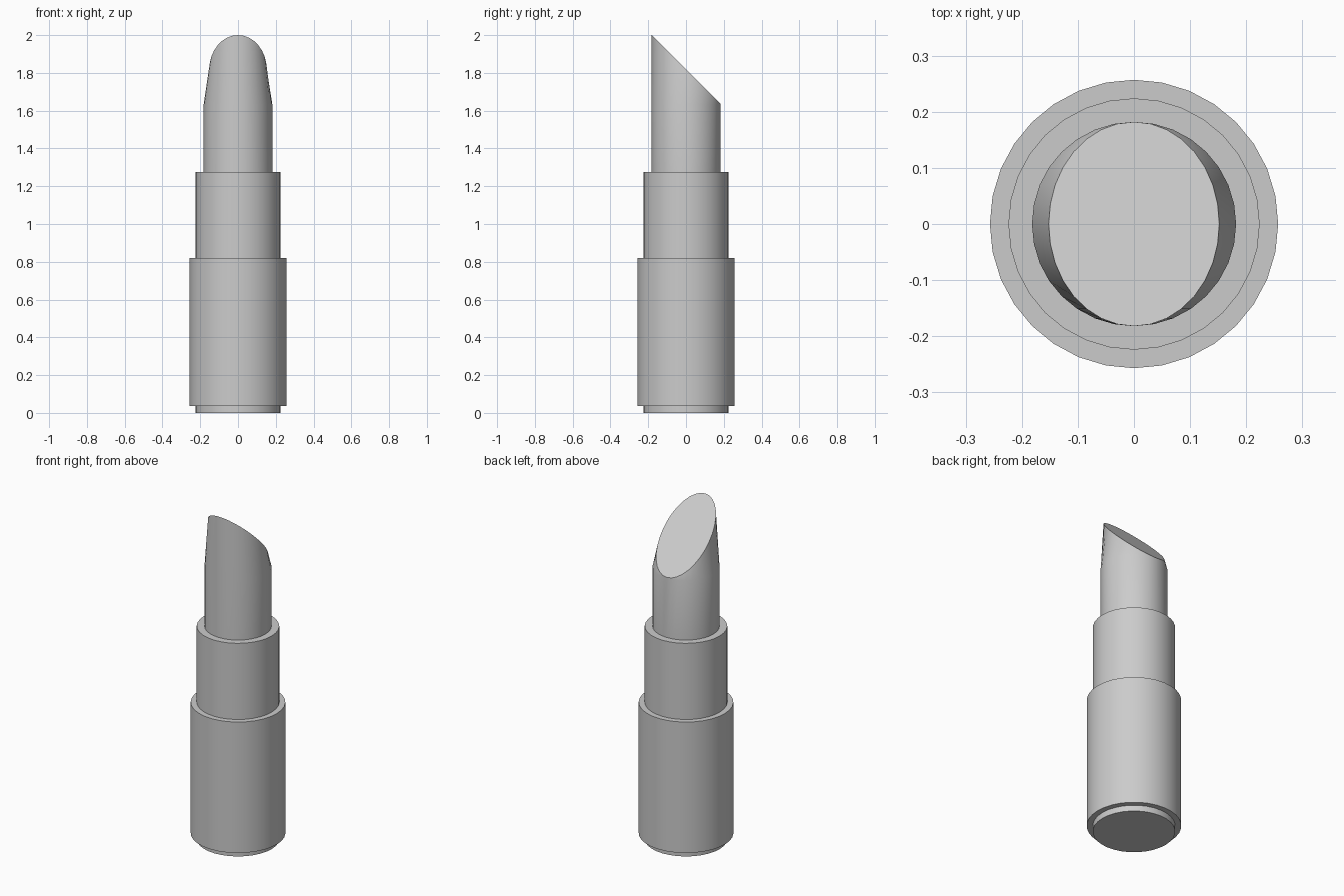
import bpy, bmesh, math

if "Cube" in bpy.data.objects:
    bpy.data.objects.remove(bpy.data.objects["Cube"])

SIDES = 32


def ring(rx, z, ry=None, slope=0.0):
    """Points of a round or oval section, optionally tilted along y."""
    ry = ry or rx
    points = []
    for i in range(SIDES):
        a = 2 * math.pi * i / SIDES
        y = ry * math.sin(a)
        points.append((rx * math.cos(a), y, z + slope * y))
    return points


def loft(name, sections, cap_bottom=False, cap_top=False):
    """Skin a stack of sections into one object."""
    bm = bmesh.new()
    loops = [[bm.verts.new(p) for p in s] for s in sections]
    for low, high in zip(loops, loops[1:]):
        for i in range(SIDES):
            j = (i + 1) % SIDES
            bm.faces.new((low[i], low[j], high[j], high[i]))
    if cap_bottom:
        bm.faces.new(loops[0][::-1])
    if cap_top:
        bm.faces.new(loops[-1])
    mesh = bpy.data.meshes.new(name)
    bm.to_mesh(mesh)
    bm.free()
    obj = bpy.data.objects.new(name, mesh)
    bpy.context.collection.objects.link(obj)
    bpy.ops.object.select_all(action='DESELECT')
    obj.select_set(True)
    bpy.context.view_layer.objects.active = obj
    bpy.ops.object.shade_smooth_by_angle(angle=math.radians(30))
    return obj


# Outer holder with its recessed foot and top rim
loft("holder_base",
     [ring(0.224, 0), ring(0.224, 0.036), ring(0.257, 0.036),
      ring(0.257, 0.82), ring(0.224, 0.82)], cap_bottom=True)

# Inner sleeve with its top rim
loft("inner_sleeve",
     [ring(0.224, 0.82), ring(0.224, 1.276), ring(0.182, 1.276)])

# Lipstick: round shaft blending into a slanted oval cut
loft("lipstick_bullet",
     [ring(0.182, 1.276), ring(0.182, 1.632),
      ring(0.152, 1.818, ry=0.182, slope=-1.0)], cap_top=True)
